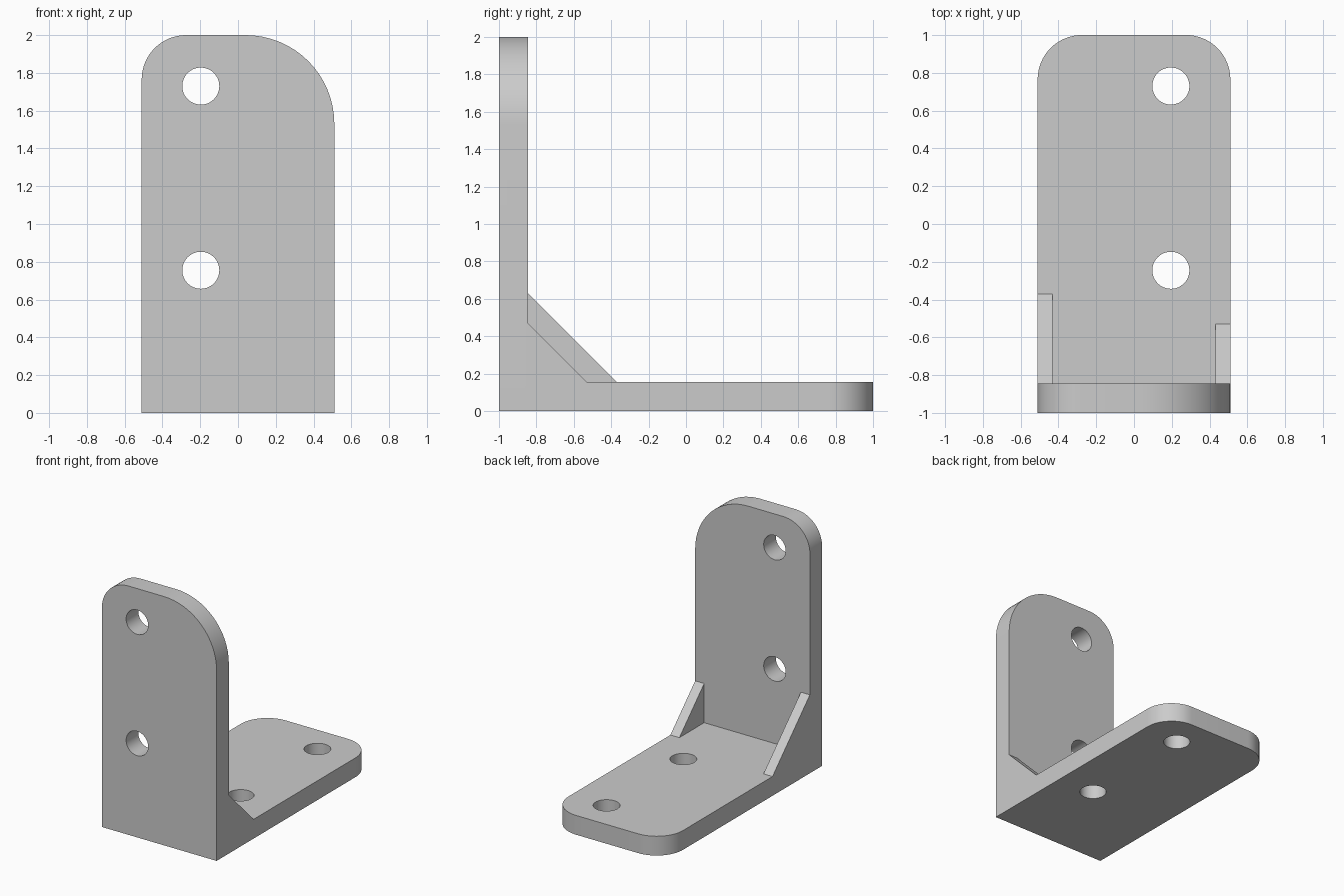
import bpy
import math
from mathutils import Matrix, Vector

cube = bpy.data.objects.get("Cube")
if cube:
    bpy.data.objects.remove(cube, do_unlink=True)

HALF_W = 0.51     # half width of the bracket
THICK = 0.155     # plate thickness
RIB = 0.08        # gusset thickness
HOLE_R = 0.098

gray = bpy.data.materials.new("plain gray")
gray.use_nodes = True
color = (0.6, 0.6, 0.6, 1)
gray.diffuse_color = color
gray.node_tree.nodes["Principled BSDF"].inputs["Base Color"].default_value = color


def prism(name, outline, direction):
    """Extrude a closed 3D outline along a direction."""
    d = Vector(direction)
    n = len(outline)
    verts = [Vector(p) for p in outline] + [Vector(p) + d for p in outline]
    faces = [list(range(n))[::-1], list(range(n, 2 * n))]
    faces += [[i, (i + 1) % n, (i + 1) % n + n, i + n] for i in range(n)]
    mesh = bpy.data.meshes.new(name)
    mesh.from_pydata(verts, [], faces)
    mesh.materials.append(gray)
    obj = bpy.data.objects.new(name, mesh)
    bpy.context.collection.objects.link(obj)
    bpy.context.view_layer.objects.active = obj
    bpy.ops.object.select_all(action='DESELECT')
    obj.select_set(True)
    bpy.ops.object.mode_set(mode='EDIT')
    bpy.ops.mesh.select_all(action='SELECT')
    bpy.ops.mesh.normals_make_consistent(inside=False)
    bpy.ops.object.mode_set(mode='OBJECT')
    return obj


def rounded_end(start, end, r_left, r_right, steps=16):
    """Plate outline (x, length) with its two far corners rounded."""
    pts = [(-HALF_W, start), (HALF_W, start)]
    for r, side in ((r_right, 1), (r_left, -1)):
        arc = []
        for i in range(steps + 1):
            a = math.pi / 2 * i / steps
            arc.append((side * (HALF_W - r + r * math.cos(a)), end - r + r * math.sin(a)))
        pts += arc if side == 1 else arc[::-1]
    return pts


def boolean(target, tool, operation):
    mod = target.modifiers.new(operation.title(), 'BOOLEAN')
    mod.operation = operation
    mod.solver = 'EXACT'
    mod.object = tool
    bpy.context.view_layer.objects.active = target
    bpy.ops.object.modifier_apply(modifier=mod.name)
    bpy.data.objects.remove(tool, do_unlink=True)


def drill(target, location, upright):
    bpy.ops.mesh.primitive_cylinder_add(vertices=48, radius=HOLE_R, depth=0.5)
    cutter = bpy.context.object
    cutter.name = "hole_cutter"
    cutter.hide_render = True
    cutter.data.materials.append(gray)
    turn = Matrix.Rotation(math.pi / 2 if upright else 0, 4, 'X')
    cutter.data.transform(Matrix.Translation(location) @ turn)
    boolean(target, cutter, 'DIFFERENCE')


# Upright plate with one small and one large rounded corner
bracket = prism("angle_bracket",
                [(x, -1, z) for x, z in rounded_end(0, 2, 0.235, 0.47)], (0, THICK, 0))

# Base plate running backwards from the upright
base = prism("base_plate",
             [(x, y, 0) for x, y in rounded_end(THICK - 1, 1, 0.235, 0.235)], (0, 0, THICK))
boolean(bracket, base, 'UNION')

# Triangular gussets: long one on the right, short one on the left
inner = THICK - 1
for name, x, leg in (("right_gusset", -HALF_W, 0.475), ("left_gusset", HALF_W - RIB, 0.315)):
    gusset = prism(name, [(x, inner, THICK), (x, inner + leg, THICK),
                          (x, inner, THICK + leg)], (RIB, 0, 0))
    boolean(bracket, gusset, 'UNION')

# Screw holes
for z in (1.73, 0.755):
    drill(bracket, (-0.197, inner, z), True)
for y in (0.73, -0.245):
    drill(bracket, (0.195, y, THICK), False)

# Merge coplanar faces and smooth the round edges
bpy.ops.object.select_all(action='DESELECT')
bracket.select_set(True)
bpy.context.view_layer.objects.active = bracket
bpy.ops.object.mode_set(mode='EDIT')
bpy.ops.mesh.select_all(action='SELECT')
bpy.ops.mesh.remove_doubles(threshold=0.0001)
bpy.ops.mesh.dissolve_limited(angle_limit=math.radians(0.5))
bpy.ops.object.mode_set(mode='OBJECT')
bpy.ops.object.shade_smooth_by_angle(angle=math.radians(30))
